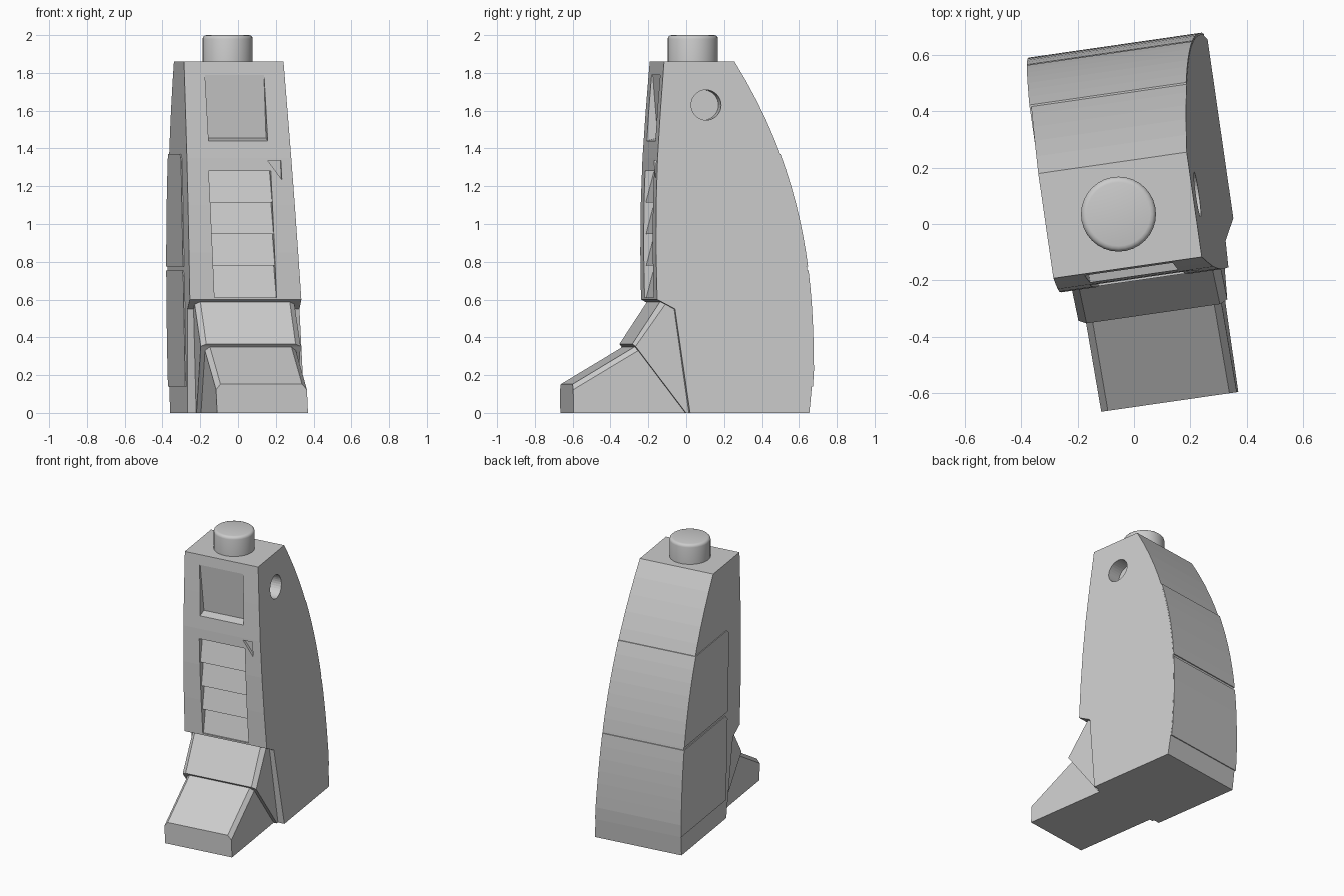
import bpy, bmesh, math
from mathutils import Matrix

if "Cube" in bpy.data.objects:
    bpy.data.objects.remove(bpy.data.objects["Cube"])

# Whole leg leans sideways slightly and is turned about z
LEAN = Matrix(((1, 0, -.0446, .0385), (0, 1, 0, 0), (0, 0, 1, 0), (0, 0, 0, 1)))
TURN = Matrix.Rotation(math.radians(8.2), 4, 'Z')
PLACE = TURN @ LEAN


def half(z):
    return .3135 - .0255 * z


def back(z):
    return .632 - .1265 * (z - .25) ** 2.45 if z > .25 else .632 - max(0, .2 - z) * .1


def finish(name, bm, matrix=PLACE):
    bmesh.ops.recalc_face_normals(bm, faces=bm.faces)
    bm.transform(matrix)
    mesh = bpy.data.meshes.new(name)
    bm.to_mesh(mesh)
    bm.free()
    ob = bpy.data.objects.new(name, mesh)
    bpy.context.collection.objects.link(ob)
    return ob


def prism(name, profile, right, left=None, chamfer=(), width=.03):
    """Extrude a (y, z) profile sideways; right/left give x at height z."""
    left = left or (lambda z: -right(z))
    bm = bmesh.new()
    sides = [[bm.verts.new((f(z), y, z)) for y, z in profile] for f in (left, right)]
    n = len(profile)
    for s in sides:
        bm.faces.new(s)
    for i in range(n):
        j = (i + 1) % n
        bm.faces.new((sides[0][i], sides[0][j], sides[1][j], sides[1][i]))
    edges = [bm.edges.get((s[i], s[i + 1])) for s in sides for i in chamfer]
    if edges:
        bmesh.ops.bevel(bm, geom=edges, offset=width, segments=1, affect='EDGES')
    return finish(name, bm)


def cut(target, cutter):
    cutter.hide_render = True
    cutter.display_type = 'WIRE'
    cutter.hide_set(True)
    mod = target.modifiers.new(cutter.name, 'BOOLEAN')
    mod.operation = 'DIFFERENCE'
    mod.solver = 'EXACT'
    mod.object = cutter


def span(a, b, n):
    return [a + (b - a) * i / n for i in range(n + 1)]


# Main calf body with curved back
calf = prism("calf_body", [(-.105, 1.86)] + [(back(z), z) for z in span(1.86, .2, 16)]
             + [(.611, 0), (-.03, 0), (-.105, .55)], half)

# Curved shin plate
shin = prism("shin_plate", [(-.105, 1.86), (-.15, 1.86), (-.172, 1.6), (-.19, 1.35), (-.2, 1.1),
                            (-.203, .85), (-.2, .6), (-.18, .59), (-.105, .55)], half)

# Shin window recess, deeper at its sill
cut(shin, prism("window_cutter", [(-.3, 1.79), (-.15, 1.79), (-.125, 1.455), (-.3, 1.41)],
                lambda z: .158))

# Four louvres in the shin vent
steps = [1.28, 1.113, .946, .78, .612]
teeth = [(-.3, 1.28)]
for top, low in zip(steps, steps[1:]):
    teeth += [(-.145, top), (-.19, low)]
cut(shin, prism("vent_cutter", teeth + [(-.3, .612)], lambda z: .166))

# Small triangular notch beside the vent
bm = bmesh.new()
face = bm.faces.new([bm.verts.new(p) for p in ((.153, -.172, 1.335), (.223, -.172, 1.335), (.223, -.172, 1.235))])
ext = bmesh.ops.extrude_face_region(bm, geom=[face])
bmesh.ops.translate(bm, vec=(0, -.1, 0), verts=[v for v in ext['geom'] if isinstance(v, bmesh.types.BMVert)])
cut(shin, finish("notch_cutter", bm))

# Round pin hole on the right side
bm = bmesh.new()
bmesh.ops.create_cone(bm, cap_ends=True, segments=32, radius1=.08, radius2=.08, depth=.3,
                      matrix=Matrix.Translation((.322, .072, 1.63)) @ Matrix.Rotation(math.pi / 2, 4, 'Y'))
cut(calf, finish("hole_cutter", bm))

# Raised armour panels wrapping the left side and back
for name, low, top in (("lower_panel", .14, .755), ("upper_panel", .775, 1.37)):
    curve = [(back(z) + .006, z) for z in span(top, low, 7)]
    prism(name, [(-.01, top - .03), (.02, top)] + curve + [(-.01, low)],
          lambda z: half(z) - .001, lambda z: -half(z) - .006)

# Instep plate and toe with chamfered upper edges
prism("instep", [(0, .59), (-.175, .59), (-.325, .365), (-.312, .352), (-.045, 0), (-.01, 0), (-.01, .3)],
      lambda z: .267, chamfer=(1,), width=.028)
prism("toe", [(-.02, 0), (-.643, 0), (-.643, .152), (-.31, .35), (-.1, .35)],
      lambda z: .243, chamfer=(2,), width=.025)

# Upright stud on top
bm = bmesh.new()
bmesh.ops.create_cone(bm, cap_ends=True, segments=32, radius1=.133, radius2=.133, depth=.16,
                      matrix=Matrix.Translation((-.055, .035, 1.92)))
rim = [e for e in bm.edges if all(v.co.z > 1.99 for v in e.verts)]
bmesh.ops.bevel(bm, geom=rim, offset=.02, segments=3, profile=.5, affect='EDGES')
stud = finish("top_stud", bm, Matrix.Identity(4))
bpy.context.view_layer.objects.active = stud
stud.select_set(True)
bpy.ops.object.shade_smooth_by_angle(angle=math.radians(35))
